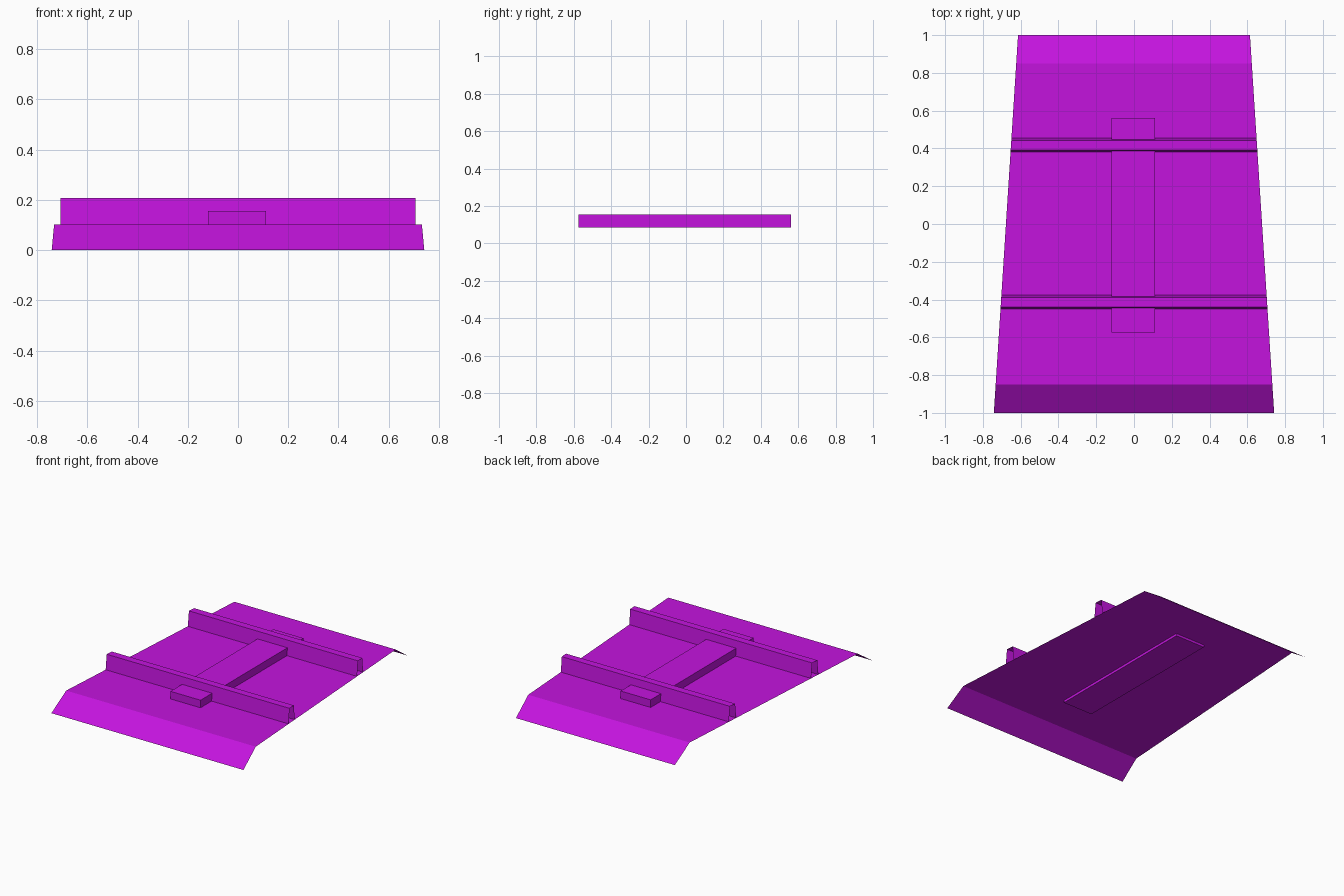
import bpy, bmesh

if "Cube" in bpy.data.objects:
    bpy.data.objects.remove(bpy.data.objects["Cube"])

mat = bpy.data.materials.new("magenta")
mat.diffuse_color = (0.55, 0.007, 0.73, 1)
mat.use_nodes = True
mat.node_tree.nodes["Principled BSDF"].inputs["Base Color"].default_value = mat.diffuse_color


def half_width(y):
    # the panel tapers linearly from front to back
    return 0.678 - 0.064 * y


def finish(name, bm):
    me = bpy.data.meshes.new(name)
    bm.to_mesh(me)
    bm.free()
    me.materials.append(mat)
    ob = bpy.data.objects.new(name, me)
    bpy.context.collection.objects.link(ob)
    return ob


def tapered_sheet(name, profile):
    """Thin open sheet: a (y, z) profile swept across the tapered width."""
    bm = bmesh.new()
    rows = [[bm.verts.new((s * half_width(y), y, z)) for s in (-1, 1)]
            for y, z in profile]
    for a, b in zip(rows, rows[1:]):
        bm.faces.new((a[0], a[1], b[1], b[0]))
    return finish(name, bm)


# Main panel with sloping front and back lips
tapered_sheet("panel", [(-1, 0), (-0.85, 0.103), (0.85, 0.103), (1, 0)])

# Two hollow cross ribs, open at the ends
for name, y in (("front_rib", -0.414), ("back_rib", 0.417)):
    tapered_sheet(name, [(y - 0.037, 0.103), (y - 0.026, 0.207),
                         (y + 0.026, 0.207), (y + 0.037, 0.103)])

# Long central bar passing through the panel and ribs
bm = bmesh.new()
bmesh.ops.create_cube(bm, size=1)
bmesh.ops.scale(bm, vec=(0.232, 1.135, 0.07), verts=bm.verts)
bar = finish("central_bar", bm)
bar.location = (-0.004, -0.006, 0.121)
